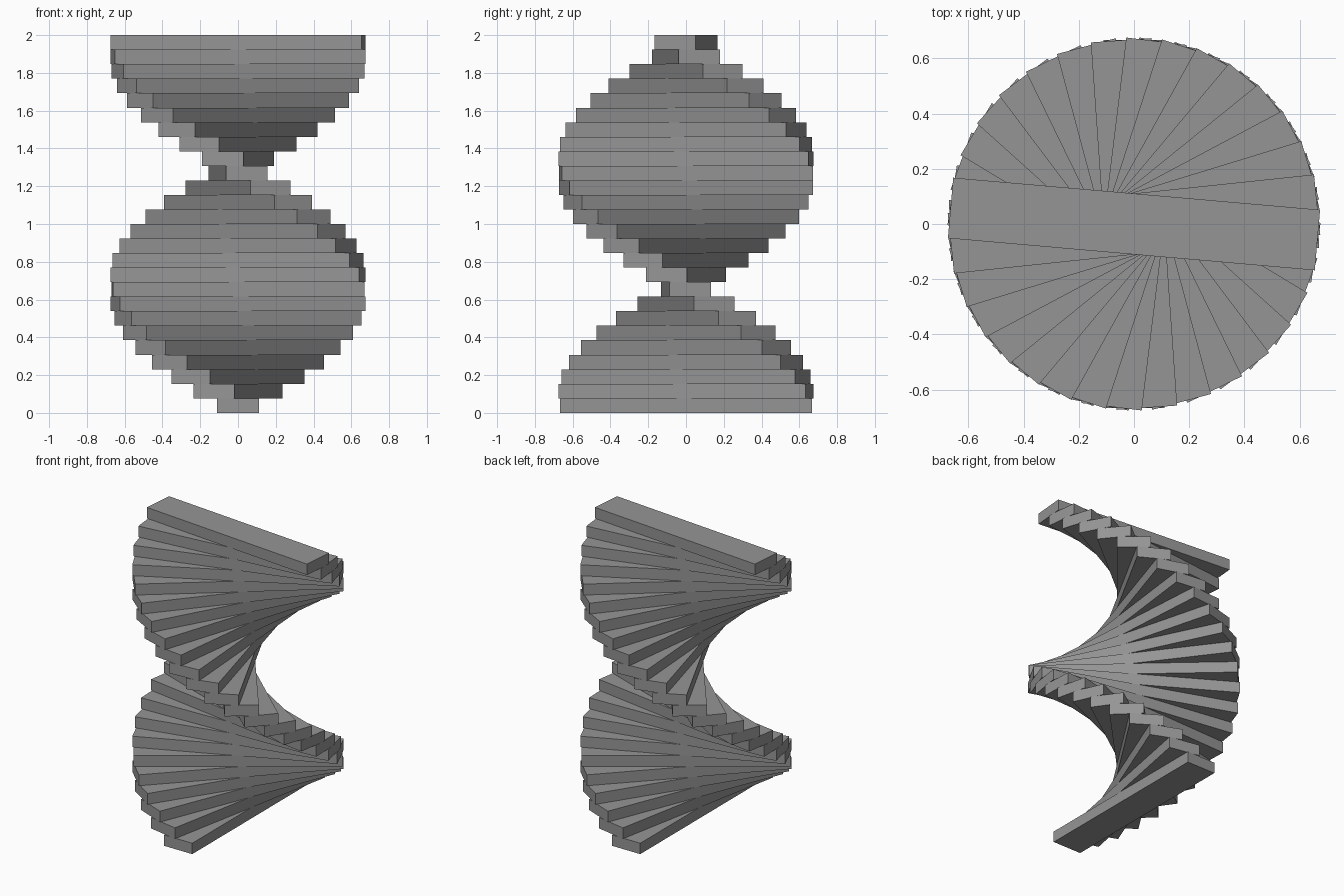
import bpy
from math import radians

if "Cube" in bpy.data.objects:
    bpy.data.objects.remove(bpy.data.objects["Cube"])

COUNT = 26            # stacked slabs
HEIGHT = 2 / COUNT    # slab thickness
STEP = -11            # clockwise twist per slab, degrees
LENGTH, WIDTH = 1.334, 0.22

dark_grey = bpy.data.materials.new("dark_grey")
dark_grey.diffuse_color = (0.3, 0.3, 0.3, 1)
dark_grey.use_nodes = True
dark_grey.node_tree.nodes["Principled BSDF"].inputs["Base Color"].default_value = dark_grey.diffuse_color

# Twisted stack: each slab turns a little further than the one below
for i in range(COUNT):
    bpy.ops.mesh.primitive_cube_add(size=1, location=(0, 0, (i + 0.5) * HEIGHT),
                                    rotation=(0, 0, radians(i * STEP)))
    slab = bpy.context.object
    slab.name = f"slab_{i + 1:02d}"
    slab.scale = (WIDTH, LENGTH, HEIGHT)
    slab.data.materials.append(dark_grey)
